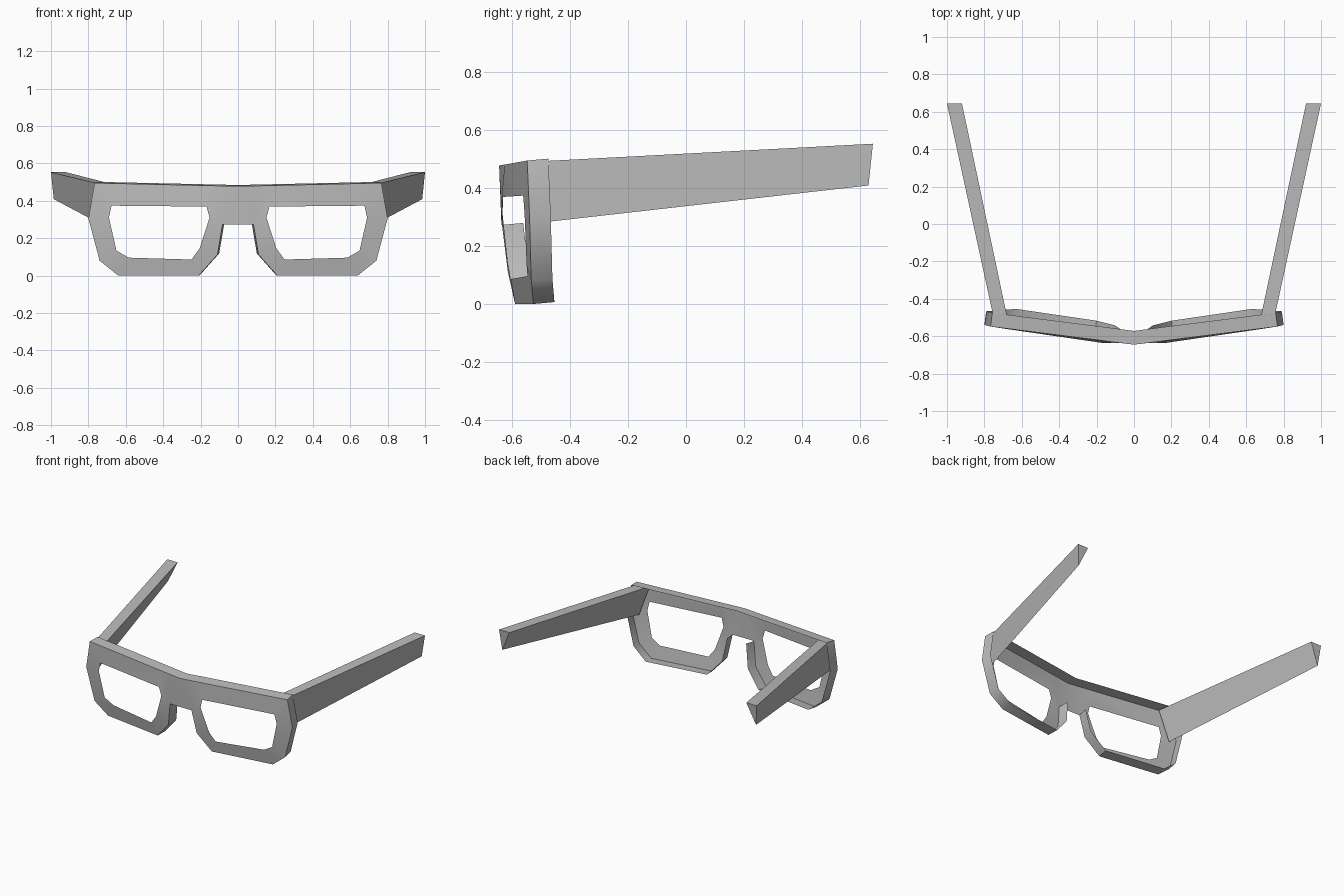
import bpy
import bmesh
import math
from mathutils import Vector

cube = bpy.data.objects.get("Cube")
if cube:
    bpy.data.objects.remove(cube, do_unlink=True)

GREY = (0.5, 0.5, 0.5, 1.0)
mat = bpy.data.materials.new("light grey")
mat.use_nodes = True
mat.diffuse_color = GREY
mat.node_tree.nodes["Principled BSDF"].inputs["Base Color"].default_value = GREY


def make_object(name, bm):
    """Turn a bmesh into an object with the grey material."""
    bmesh.ops.recalc_face_normals(bm, faces=bm.faces)
    mesh = bpy.data.meshes.new(name)
    bm.to_mesh(mesh)
    bm.free()
    mesh.materials.append(mat)
    obj = bpy.data.objects.new(name, mesh)
    bpy.context.collection.objects.link(obj)
    return obj


# Half frame front: outer rim and lens opening, paired corner by corner
RIM = [(0.767, -0.548, 0.495), (0.80, -0.54, 0.305), (0.74, -0.534, 0.08),
       (0.64, -0.527, 0.0), (0.21, -0.59, 0.0), (0.11, -0.615, 0.112),
       (0.083, -0.635, 0.273), (0.15, -0.626, 0.481)]
LENS = [(0.676, -0.562, 0.374), (0.69, -0.557, 0.31), (0.65, -0.55, 0.134),
        (0.585, -0.547, 0.096), (0.249, -0.605, 0.086), (0.206, -0.615, 0.144),
        (0.152, -0.633, 0.31), (0.168, -0.636, 0.369)]
BRIDGE = [(0.0, -0.637, 0.273), (0.0, -0.645, 0.478)]
WALL = Vector((-0.0095, 0.073, 0.0065))    # direction and depth of the rim wall

bm = bmesh.new()
rim, lens, mid = [[bm.verts.new(p) for p in loop]
                  for loop in (RIM, LENS, BRIDGE)]
for i in range(len(rim)):
    j = (i + 1) % len(rim)
    bm.faces.new((rim[i], rim[j], lens[j], lens[i]))
bm.faces.new((rim[6], mid[0], mid[1], rim[7]))

# Thin wall running back from the rim; open behind and under the bridge
edge = [mid[1], rim[7]] + rim[:7]
back = [bm.verts.new(v.co + WALL) for v in edge]
back[0].co.x = 0
for i in range(len(edge) - 1):
    bm.faces.new((edge[i], edge[i + 1], back[i + 1], back[i]))
frame = make_object("frame", bm)
mirror = frame.modifiers.new("Mirror", "MIRROR")
mirror.use_clip = True
mirror.merge_threshold = 0.001
bpy.ops.object.select_all(action="DESELECT")
frame.select_set(True)
bpy.context.view_layer.objects.active = frame
bpy.ops.object.shade_smooth_by_angle(angle=math.radians(40))

# Temple arms: triangular bars splaying outward towards the back
HINGE = [(0.74, -0.55, 0.490), (0.667, -0.55, 0.488), (0.738, -0.535, 0.277)]
TIP = [(1.0, 0.645, 0.553), (0.92, 0.645, 0.553), (0.985, 0.63, 0.409)]
for name, side in (("left_temple", 1), ("right_temple", -1)):
    bm = bmesh.new()
    ends = [[bm.verts.new((side * x, y, z)) for x, y, z in tri]
            for tri in (HINGE, TIP)]
    for tri in ends:
        bm.faces.new(tri)
    for i in range(3):
        j = (i + 1) % 3
        bm.faces.new((ends[0][i], ends[0][j], ends[1][j], ends[1][i]))
    make_object(name, bm)
